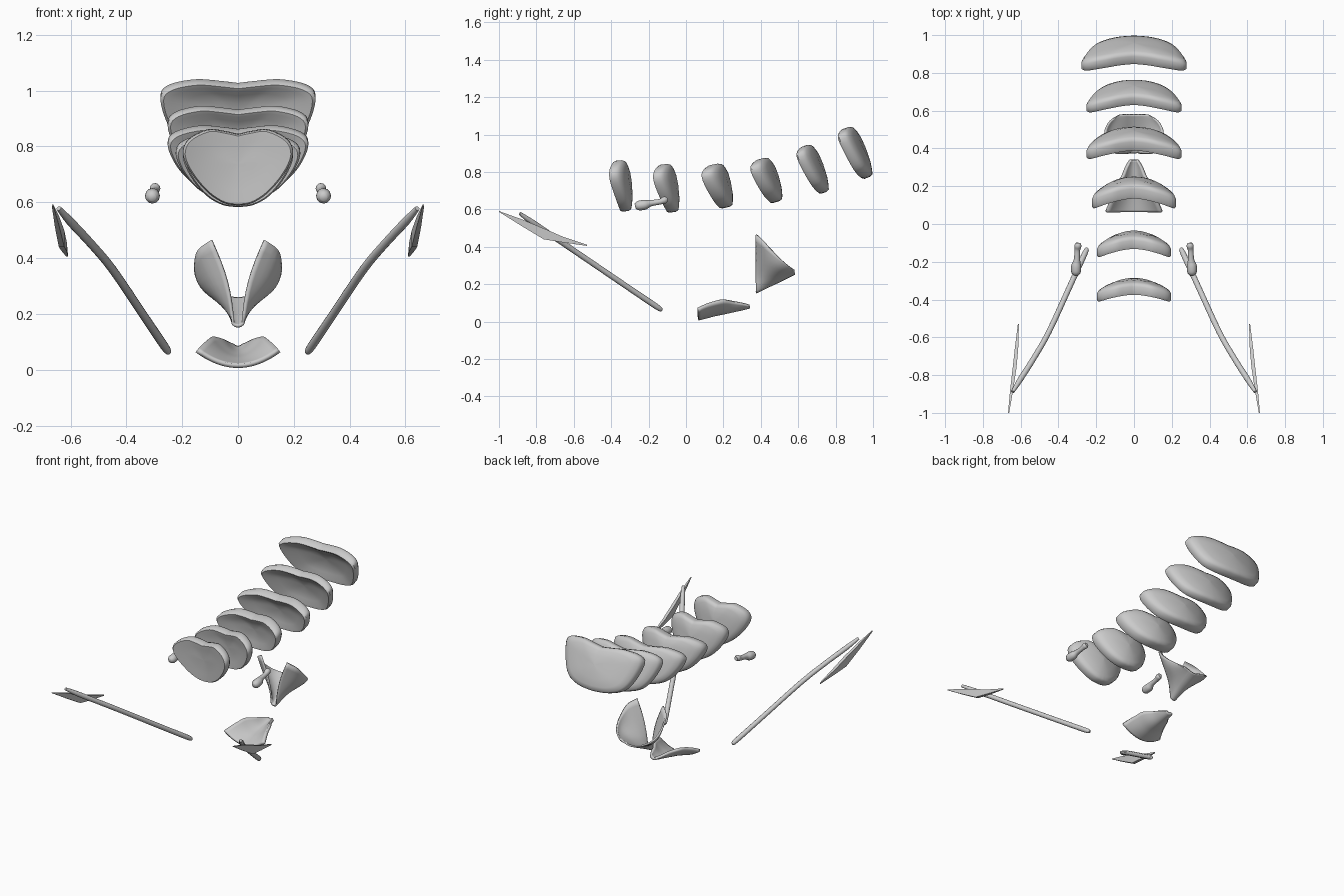
import bpy, bmesh, math
from mathutils import Vector

if "Cube" in bpy.data.objects:
    bpy.data.objects.remove(bpy.data.objects["Cube"])


def finish(name, bm, mirror=False, solid=0, angle=50):
    bmesh.ops.remove_doubles(bm, verts=bm.verts, dist=1e-5)
    bmesh.ops.recalc_face_normals(bm, faces=bm.faces)
    me = bpy.data.meshes.new(name)
    bm.to_mesh(me)
    bm.free()
    ob = bpy.data.objects.new(name, me)
    bpy.context.collection.objects.link(ob)
    bpy.ops.object.select_all(action='DESELECT')
    ob.select_set(True)
    bpy.context.view_layer.objects.active = ob
    bpy.ops.object.shade_smooth_by_angle(angle=math.radians(angle))
    if solid:
        m = ob.modifiers.new("Thickness", 'SOLIDIFY')
        m.thickness, m.offset = solid, 0
    if mirror:
        m = ob.modifiers.new("Mirror", 'MIRROR')
        m.use_mirror_merge = False
    return ob


def spline(pts, n=4):
    """Catmull-Rom through points of any dimension."""
    out = []
    for i in range(len(pts) - 1):
        a, b, c, d = (pts[max(0, min(len(pts) - 1, i + k))] for k in (-1, 0, 1, 2))
        for s in range(n):
            t = s / n
            out.append(tuple(0.5 * (2*q + (r - p)*t + (2*p - 5*q + 4*r - u)*t*t
                       + (3*q - p - 3*r + u)*t**3) for p, q, r, u in zip(a, b, c, d)))
    return out + [tuple(pts[-1])]


def loft(bm, rows, closed=False):
    vs = [[bm.verts.new(p) for p in r] for r in rows]
    for a, b in zip(vs, vs[1:]):
        n = len(a)
        for i in range(n if closed else n - 1):
            j = (i + 1) % n
            bm.faces.new((a[i], a[j], b[j], b[i]))
    return vs


# Half outlines (x, height) from heart shaped to kidney shaped
HEART = [(0, 0), (.25, .03), (.55, .17), (.85, .43), (1, .68), (.9, .87), (.55, 1), (.25, .98), (0, .94)]
KIDNEY = [(0, 0), (.4, .03), (.72, .15), (.9, .42), (1, .78), (.88, .93), (.55, 1), (.25, .98), (0, .95)]


def disc(name, width, top, bottom, thick, bow, dish, mix):
    half = spline([tuple(p + (q - p) * mix for p, q in zip(a, b)) for a, b in zip(HEART, KIDNEY)])
    outline = half + [(-x, v) for x, v in half[-2:0:-1]]
    lo, hi = Vector((0, *bottom)), Vector((0, *top))
    up = (hi - lo).normalized()
    normal = Vector((0, up.z, -up.y))
    # (scale, offset along the normal) from front centre over the rim to back centre
    f, b = -thick / 2, thick / 2
    rings = [(.03, f + dish), (.35, f + dish * .9), (.65, f + dish * .55), (.86, f + dish * .1), (.96, f),
             (1, f * .6), (1, b * .5), (.95, b), (.8, b + .007), (.5, b + .015), (.03, b + .018)]
    rows = []
    for s, w in rings:
        row = []
        for x, v in outline:
            x, v = x * s, .55 + (v - .55) * s
            p = lo.lerp(hi, v) + normal * w
            row.append(Vector((x * width, p.y - bow * x * x, p.z)))
        rows.append(row)
    bm = bmesh.new()
    vs = loft(bm, rows, True)
    bm.faces.new(vs[0])
    bm.faces.new(vs[-1])
    finish(name, bm)


def tube(name, pts, sides=12, flat=1):
    """Mirrored rod through (x, y, z, radius) points."""
    pts = spline(pts)
    rows = []
    for i, p in enumerate(pts):
        d = (Vector(pts[min(i + 1, len(pts) - 1)][:3]) - Vector(pts[max(i - 1, 0)][:3])).normalized()
        u = d.cross(Vector((1, 0, 0))).normalized()
        w = d.cross(u)
        rows.append([Vector(p[:3]) + (u * math.cos(a) + w * math.sin(a) * flat) * p[3]
                     for a in (2 * math.pi * k / sides for k in range(sides))])
    bm = bmesh.new()
    vs = loft(bm, rows, True)
    bm.faces.new(vs[0])
    bm.faces.new(vs[-1])
    finish(name, bm, mirror=True)


# Row of six cushion discs, front to back
for i, (w, top, bot, t, bow, dish) in enumerate([
        (.197, (-.348, .86), (-.322, .59), .058, .045, .005),
        (.197, (-.105, .84), (-.07, .585), .06, .055, .012),
        (.223, (.165, .84), (.215, .61), .07, .065, .02),
        (.252, (.415, .87), (.485, .64), .065, .06, .025),
        (.252, (.65, .94), (.74, .69), .055, .055, .03),
        (.278, (.868, 1.035), (.972, .77), .06, .05, .035)]):
    disc(f"cushion_disc_{i + 1}", w, top, bot, t, bow, dish, i / 5)

# Long slanted side rods
tube("side_rod", [(.248, -.13, .062, .009), (.262, -.16, .082, .015), (.335, -.32, .19, .015),
                  (.45, -.57, .36, .015), (.53, -.71, .455, .015), (.6, -.82, .53, .015),
                  (.642, -.888, .578, .009)])

# Thin splint blade crossing the rod end
bm = bmesh.new()
loft(bm, [[(x + dx, y, z) for dx, z in ((-h, hi), (h, hi), (h, lo), (-h, lo))]
          for x, y, hi, lo, h in ((.664, -1, .591, .587, .003), (.648, -.88, .548, .512, .008),
                                  (.632, -.76, .498, .44, .01), (.622, -.66, .455, .424, .009),
                                  (.612, -.53, .411, .405, .003))], True)
bmesh.ops.holes_fill(bm, edges=bm.edges)
finish("splint_blade", bm, mirror=True, angle=30)

# Small knobbed pegs
tube("small_peg", [(.307, -.272, .617, .013), (.307, -.255, .62, .025), (.306, -.22, .625, .026),
                   (.302, -.19, .633, .017), (.3, -.14, .641, .015), (.297, -.115, .65, .019),
                   (.296, -.1, .652, .012)])

# Upright scoop with two flared wings: (y, floor z, floor half width, top x, top z)
rows = []
for y, zb, wb, xt, zt in spline([(.375, .155, .018, .095, .465), (.41, .172, .022, .14, .432),
                                 (.45, .192, .028, .152, .39), (.5, .215, .034, .15, .34),
                                 (.545, .237, .037, .125, .3), (.58, .255, .04, .075, .272)], 3):
    t = (y - .375) / .205
    bulge = .035 * math.sin(math.pi * min(1, t)) - .018 * (1 - t)
    half = [(0, zb), (wb * .6, zb + .003)]
    for k in range(9):
        s = k / 8
        half.append((wb + (xt - wb) * s + bulge * math.sin(math.pi * s), zb + .01 + (zt - zb - .01) * s))
    full = [(-x, z) for x, z in half[:0:-1]] + half
    rows.append([(x, y, z) for x, z in full])
bm = bmesh.new()
loft(bm, rows)
finish("winged_scoop", bm, solid=.01)

# Low curved trough plate: (y, half width, centre z, edge z)
rows = []
for y, w, zc, ze in spline([(.065, .148, .014, .068), (.11, .128, .025, .09), (.155, .11, .037, .105),
                            (.2, .095, .046, .115), (.25, .062, .057, .107), (.3, .042, .068, .097),
                            (.34, .018, .078, .086)], 3):
    rows.append([(w * k / 8, y, zc + (ze - zc) * (k / 8) ** 2) for k in range(-8, 9)])
bm = bmesh.new()
loft(bm, rows)
finish("trough_plate", bm, solid=.016)
